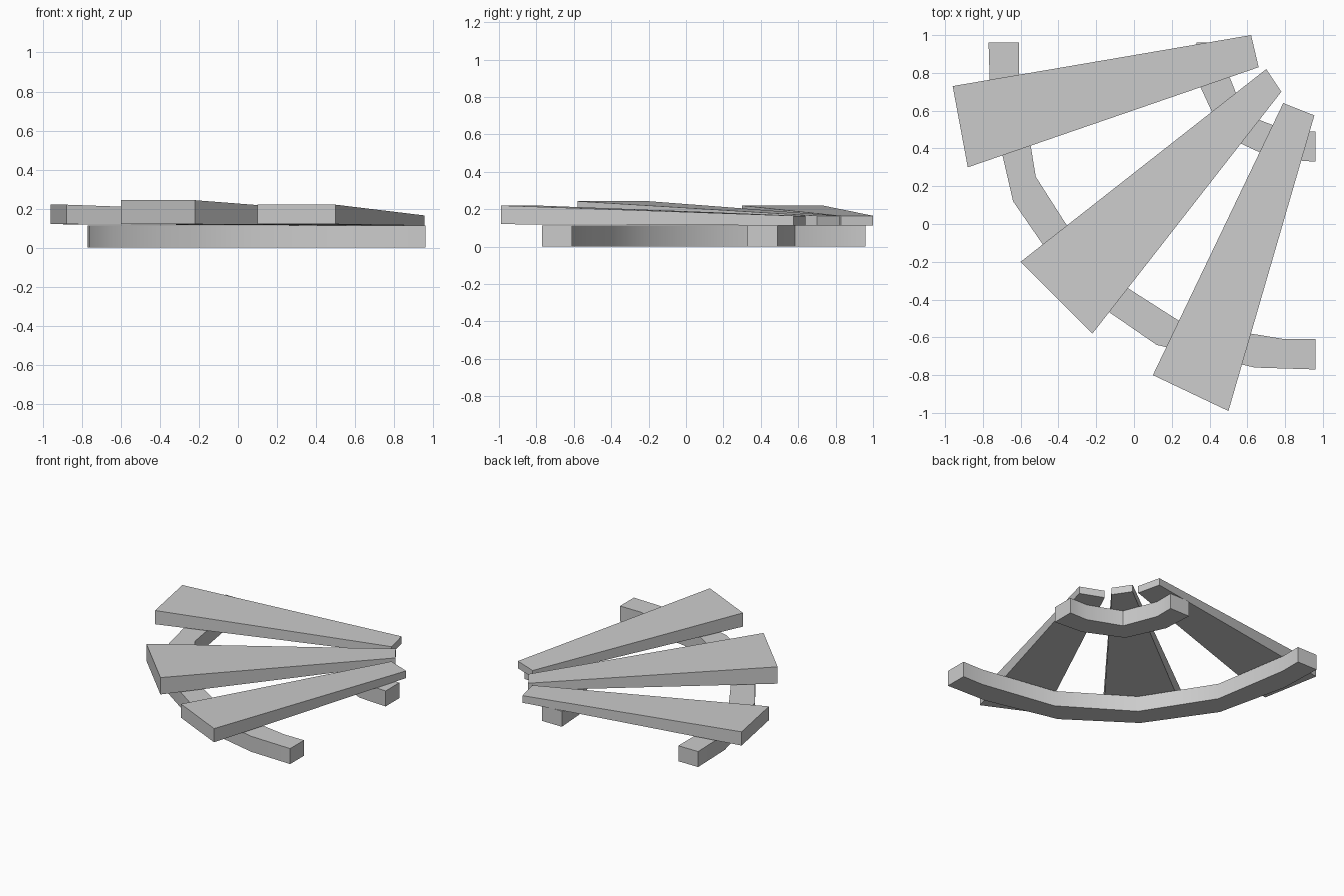
import bpy, bmesh

if "Cube" in bpy.data.objects:
    bpy.data.objects.remove(bpy.data.objects["Cube"])


def finish(name, bm):
    bmesh.ops.recalc_face_normals(bm, faces=bm.faces)
    mesh = bpy.data.meshes.new(name)
    bm.to_mesh(mesh)
    bm.free()
    obj = bpy.data.objects.new(name, mesh)
    bpy.context.collection.objects.link(obj)
    return obj


def mirrored(half):
    # reflect a half profile across the diagonal x = y (last point lies on it)
    return half + [(y, x) for x, y in reversed(half[:-1])]


def rail(name, outer_half, inner_half, height):
    outer, inner = mirrored(outer_half), mirrored(inner_half)
    bm = bmesh.new()
    rings = []
    for (ox, oy), (ix, iy) in zip(outer, inner):
        rings.append([bm.verts.new(p) for p in (
            (ox, oy, 0), (ix, iy, 0), (ix, iy, height), (ox, oy, height))])
    for a, b in zip(rings, rings[1:]):
        for i in range(4):
            j = (i + 1) % 4
            bm.faces.new((a[i], a[j], b[j], b[i]))
    bm.faces.new(rings[0])
    bm.faces.new(rings[-1])
    obj = finish(name, bm)
    bpy.ops.object.select_all(action='DESELECT')
    obj.select_set(True)
    bpy.context.view_layer.objects.active = obj
    bpy.ops.object.shade_smooth_by_angle(angle=0.6)


def plank(name, wide, narrow, wide_top):
    # tapered board: the thick wide end slopes down to the thin narrow end
    bm = bmesh.new()
    corners = [(p, 0.12, wide_top) for p in wide] + [(p, 0.113, 0.165) for p in narrow]
    low = [bm.verts.new((*p, b)) for p, b, t in corners]
    top = [bm.verts.new((*p, t)) for p, b, t in corners]
    bm.faces.new(low)
    bm.faces.new(top)
    for i in range(4):
        j = (i + 1) % 4
        bm.faces.new((low[i], low[j], top[j], top[i]))
    finish(name, bm)


# curved support rails
rail("outer_rail",
     [(-0.77, 0.96), (-0.76, 0.64), (-0.64, 0.12), (-0.33, -0.33)],
     [(-0.61, 0.96), (-0.61, 0.80), (-0.52, 0.25), (-0.22, -0.22)], 0.113)
rail("inner_rail",
     [(0.33, 0.96), (0.345, 0.74), (0.47, 0.47)],
     [(0.49, 0.96), (0.49, 0.82), (0.583, 0.583)], 0.113)

# fanned winder planks
plank("back_plank", [(-0.96, 0.73), (-0.88, 0.30)], [(0.66, 0.83), (0.62, 1.0)], 0.22)
plank("middle_plank", [(-0.60, -0.20), (-0.22, -0.58)], [(0.78, 0.70), (0.70, 0.82)], 0.243)
plank("front_plank", [(0.10, -0.80), (0.50, -0.99)], [(0.955, 0.575), (0.79, 0.64)], 0.22)
